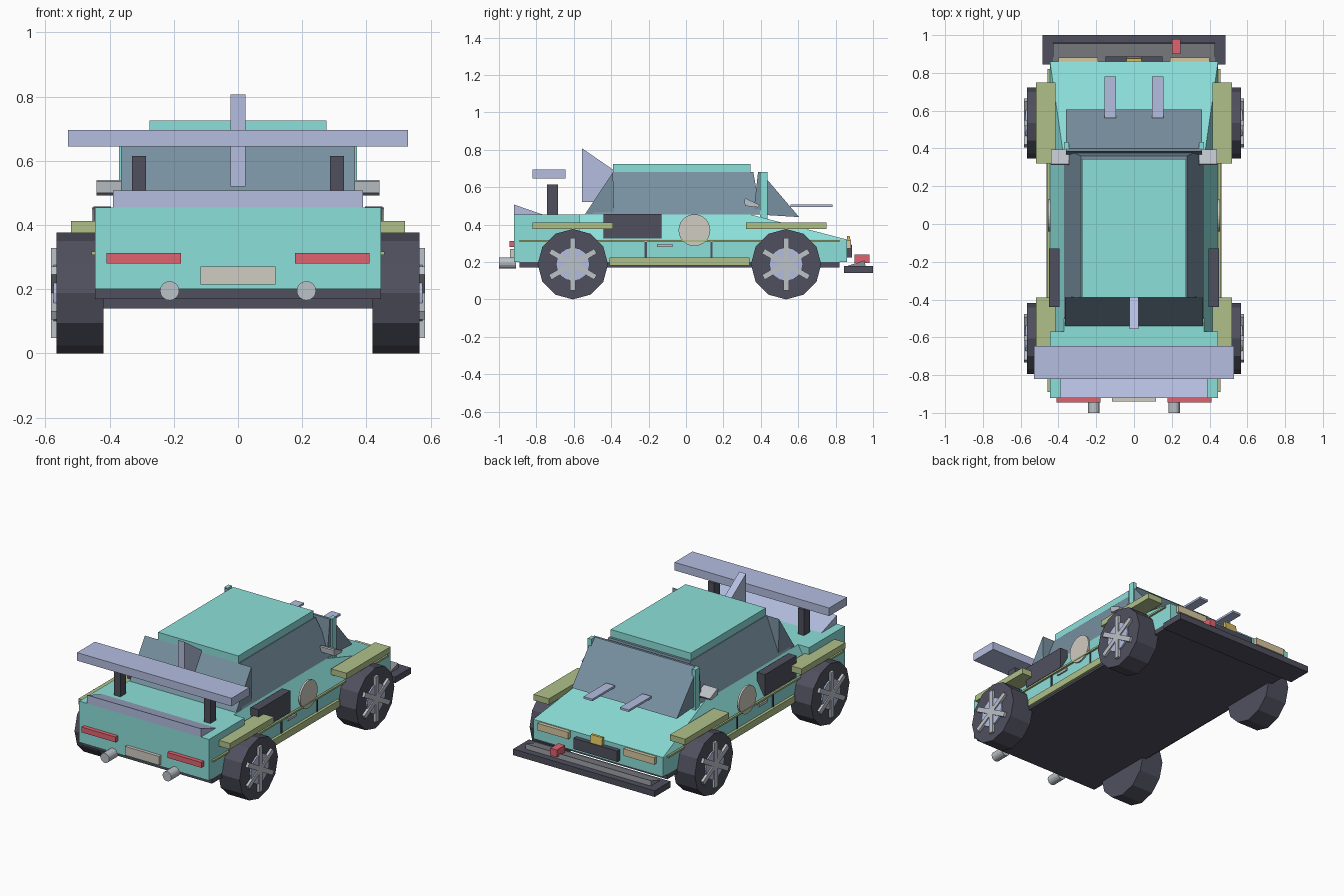
import bpy, bmesh
from math import pi, radians
from mathutils import Matrix, Vector

if "Cube" in bpy.data.objects:
    bpy.data.objects.remove(bpy.data.objects["Cube"])


def material(name, hexcode):
    m = bpy.data.materials.new(name)
    rgb = [int(hexcode[i:i + 2], 16) / 255 for i in (0, 2, 4)]
    m.diffuse_color = [c / 12.92 if c < 0.04 else ((c + 0.055) / 1.055) ** 2.4 for c in rgb] + [1]
    m.use_nodes = True
    m.node_tree.nodes["Principled BSDF"].inputs["Base Color"].default_value = m.diffuse_color
    return m


TEAL = material("teal_paint", "8ce0da")
GLASS = material("glass", "7890a0")
DARK = material("dark_trim", "50505f")
OLIVE = material("olive_trim", "b0c088")
LILAC = material("lilac_aero", "b4bee0")
RED = material("red", "e06470")
CREAM = material("cream", "d0ccc2")
LAMP = material("lamp", "d8c8a0")
GOLD = material("gold", "d8bc5c")
METAL = material("metal", "bcc2c8")
GREY = material("grey", "8c8f94")


def finish(bm, name, mat):
    bmesh.ops.recalc_face_normals(bm, faces=bm.faces)
    me = bpy.data.meshes.new(name)
    bm.to_mesh(me)
    bm.free()
    me.materials.append(mat)
    ob = bpy.data.objects.new(name, me)
    bpy.context.collection.objects.link(ob)
    return ob


def hull(name, mat, pts):
    bm = bmesh.new()
    for p in pts:
        bm.verts.new(p)
    bmesh.ops.convex_hull(bm, input=bm.verts)
    bmesh.ops.dissolve_limit(bm, angle_limit=0.01, verts=bm.verts, edges=bm.edges)
    return finish(bm, name, mat)


def box(name, mat, x, y, z):
    return hull(name, mat, [(a, b, c) for a in x for b in y for c in z])


def prism(name, mat, x, profile):
    return hull(name, mat, [(a, b, c) for a in x for b, c in profile])


def disc(name, mat, center, r, depth, sides, axis='X'):
    bm = bmesh.new()
    rot = Matrix.Rotation(pi / 2, 4, 'Y' if axis == 'X' else 'X')
    bmesh.ops.create_cone(bm, cap_ends=True, segments=sides, radius1=r, radius2=r, depth=depth,
                          matrix=Matrix.Translation(center) @ rot)
    return finish(bm, name, mat)


def sided(s, lo, hi):
    return (s * lo, s * hi)


# Lower body, trunk, tapered middle and hood
box("floor_plate", DARK, (-.445, .445), (-.89, .82), (.17, .2))
box("lower_body", TEAL, (-.445, .445), (-.92, .86), (.2, .32))
box("trunk", TEAL, (-.445, .445), (-.92, -.57), (.32, .455))
hull("door_section", TEAL, [(s * w, y, z) for s in (-1, 1) for y in (-.57, .34)
                            for w, z in ((.445, .32), (.37, .455))])
hull("hood", TEAL, [(s * w, y, z) for s in (-1, 1)
                    for w, y, z in ((.445, .34, .32), (.445, .86, .32), (.37, .34, .455))])

# Cabin
hull("side_windows", GLASS, [(s * w, y, z) for s in (-1, 1)
                             for w, y, z in ((.37, -.5, .455), (.37, .4, .455),
                                             (.28, -.39, .68), (.28, .36, .68))])
prism("windshield", GLASS, (-.36, .36), [(.36, .455), (.605, .44), (.4, .68), (.385, .68)])
prism("rear_window", GLASS, (-.365, .365), [(-.54, .455), (-.39, .68), (-.385, .455)])
box("roof", TEAL, (-.275, .275), (-.39, .345), (.675, .725))

# Aero parts
prism("ducktail", LILAC, (-.39, .39), [(-.92, .455), (-.92, .507), (-.77, .455)])
box("rear_wing", LILAC, (-.53, .53), (-.82, -.645), (.645, .695))
prism("roof_fin", LILAC, (-.023, .023), [(-.555, .52), (-.555, .807), (-.385, .69), (-.385, .52)])
box("front_splitter", DARK, (-.485, .485), (.845, 1), (.14, .178))
prism("front_bumper", GREY, (-.43, .43), [(.86, .178), (.96, .178), (.955, .208), (.93, .2)])

# Nose and tail details
box("grille", DARK, (-.15, .15), (.85, .888), (.225, .292))
prism("badge", GOLD, (-.04, .04), [(.86, .285), (.885, .285), (.875, .34), (.86, .34)])
box("tow_hook", RED, (.2, .245), (.9, .98), (.195, .24))
box("plate", CREAM, (-.117, .117), (-.94, -.92), (.215, .27))

for s, tag in ((-1, "left"), (1, "right")):
    # Lamps, exhausts, wing posts, pillars, hood strips
    box("headlight_" + tag, LAMP, sided(s, .19, .4), (.85, .882), (.272, .315))
    box("taillight_" + tag, RED, sided(s, .178, .41), (-.945, -.91), (.28, .313))
    disc("exhaust_" + tag, METAL, (s * .213, -.955, .195), .03, .09, 16, 'Y')
    box("wing_post_" + tag, DARK, sided(s, .287, .33), (-.742, -.685), (.45, .615))
    box("pillar_" + tag, TEAL, sided(s, .345, .37), (.395, .435), (.42, .68))
    box("hood_strip_" + tag, LILAC, sided(s, .095, .155), (.56, .782), (.495, .508))
    prism("mirror_" + tag, METAL, sided(s, .345, .44),
          [(.312, .535), (.318, .54), (.395, .505), (.385, .492), (.315, .5)])
    # Side trim
    box("intake_" + tag, DARK, sided(s, .395, .45), (-.44, -.13), (.325, .457))
    box("sill_" + tag, OLIVE, sided(s, .41, .462), (-.41, .34), (.182, .225))
    box("side_strip_" + tag, OLIVE, sided(s, .44, .457), (-.89, .82), (.306, .317))
    disc("door_roundel_" + tag, CREAM, (s * .449, .045, .37), .085, .012, 24)
    box("door_handle_" + tag, METAL, sided(s, .44, .455), (-.155, -.072), (.28, .295))
    for y in (-.215, .137):
        box("door_gap_" + tag, DARK, sided(s, .44, .45), (y - .006, y + .006), (.225, .306))
    # Wheels with fender flares
    for y, end in ((-.605, "rear"), (.535, "front")):
        name = end + "_" + tag
        c = Vector((0, y, .188))
        box("fender_" + name, OLIVE, sided(s, .415, .52), (y - .215, y + .215), (.375, .412))
        disc("tire_" + name, DARK, (s * .4925, y, .188), .188, .147, 12)
        disc("rim_" + name, LILAC, (s * .56, y, .188), .09, .03, 16)
        for k in range(3):
            spoke = box("spoke_" + name, METAL, sided(s, .555, .582), (-.015, .015), (-.14, .14))
            spoke.data.transform(Matrix.Translation(c) @ Matrix.Rotation(radians(60 * k), 4, 'X'))
